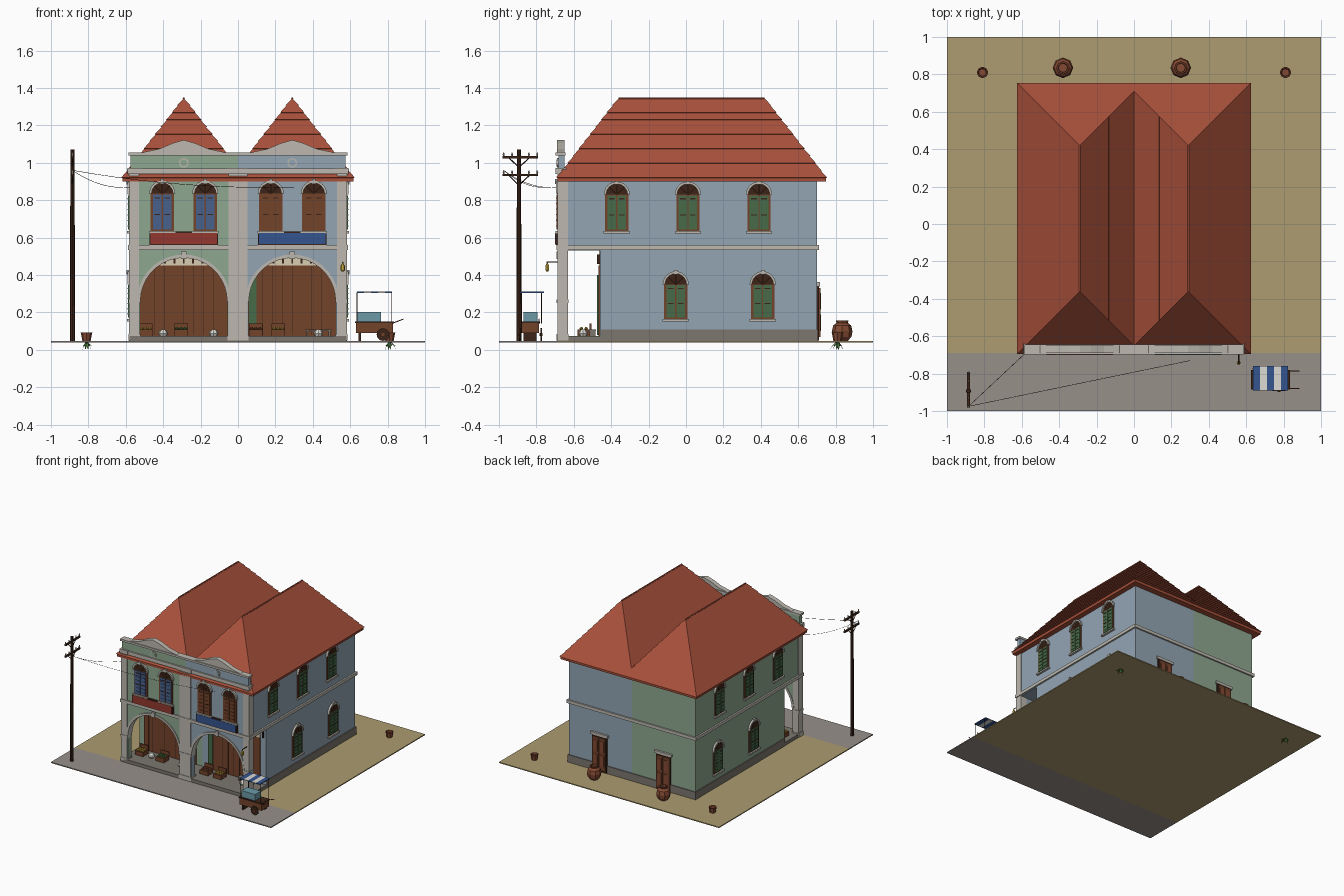
import bpy, bmesh, random
from math import sin, cos, pi
from mathutils import Matrix, Vector

if "Cube" in bpy.data.objects:
    bpy.data.objects.remove(bpy.data.objects["Cube"])

random.seed(4)
I = Matrix.Identity(4)


def mat(name, h):
    m = bpy.data.materials.new(name)
    c = [int(h[i:i + 2], 16) / 255 for i in (0, 2, 4)]
    m.diffuse_color = [((v + 0.055) / 1.055) ** 2.4 if v > 0.04 else v / 12.92 for v in c] + [1]
    m.use_nodes = True
    m.node_tree.nodes["Principled BSDF"].inputs["Base Color"].default_value = m.diffuse_color
    return m


GREEN, BLUE, TRIM = mat("green_plaster", "8FA890"), mat("blue_plaster", "93A5B4"), mat("trim", "BDB9B0")
ROOF, WOOD, DARK = mat("roof_tile", "A8503A"), mat("wood", "74432A"), mat("dark_wood", "3C2418")
SBLUE, SGREEN, STONE = mat("blue_shutter", "49618C"), mat("green_shutter", "496B49"), mat("stone", "7C766E")
RED, NAVY, SAND = mat("red_panel", "93382F"), mat("navy_panel", "355590"), mat("sand", "AD9C70")
ROAD, CREAM, CLAY = mat("road", "97908A"), mat("cream", "D8CDB2"), mat("clay", "854A33")
TEAL, LEAF, YELLOW = mat("teal", "6C9AA8"), mat("leaf", "4C7A3C"), mat("yellow", "C8A63C")
WHITE = mat("white_cloth", "DCDAD2")


def mesh(name, verts, faces, m, M=I):
    me = bpy.data.meshes.new(name)
    me.from_pydata([M @ Vector(v) for v in verts], [], faces)
    bm = bmesh.new()
    bm.from_mesh(me)
    bmesh.ops.recalc_face_normals(bm, faces=bm.faces)
    bm.to_mesh(me)
    bm.free()
    me.materials.append(m)
    o = bpy.data.objects.new(name, me)
    bpy.context.collection.objects.link(o)
    return o


def prism(name, pts, y0, y1, m, M=I):
    """Extrude an (x, z) outline from y0 to y1."""
    n = len(pts)
    v = [(x, y, z) for y in (y0, y1) for x, z in pts]
    f = [list(range(n)), list(range(2 * n - 1, n - 1, -1))]
    f += [(i, (i + 1) % n, n + (i + 1) % n, n + i) for i in range(n)]
    return mesh(name, v, f, m, M)


def box(name, x0, x1, y0, y1, z0, z1, m, M=I):
    return prism(name, [(x0, z0), (x1, z0), (x1, z1), (x0, z1)], y0, y1, m, M)


def arc(cx, cz, r, n=12, a0=0.0, a1=pi):
    return [(cx + r * cos(a0 + (a1 - a0) * i / n), cz + r * sin(a0 + (a1 - a0) * i / n)) for i in range(n + 1)]


def arch_ring(name, cx, cz, r0, r1, y0, y1, m, M=I, n=12):
    prism(name, arc(cx, cz, r1, n) + arc(cx, cz, r0, n)[::-1], y0, y1, m, M)


def lathe(name, profile, n, m, M=I):
    v = [(r * cos(2 * pi * k / n), r * sin(2 * pi * k / n), z) for r, z in profile for k in range(n)]
    f = [(j * n + k, j * n + (k + 1) % n, (j + 1) * n + (k + 1) % n, (j + 1) * n + k)
         for j in range(len(profile) - 1) for k in range(n)]
    f += [list(range(n)), list(range(len(v) - n, len(v)))]
    return mesh(name, v, f, m, M)


def rod(name, a, b, r, m, n=6):
    a, b = Vector(a), Vector(b)
    d = b - a
    M = Matrix.Translation(a) @ d.to_track_quat('Z', 'Y').to_matrix().to_4x4()
    return lathe(name, [(r, 0), (r, d.length)], n, m, M)


def window(M, h, shutter):
    """Arched shuttered window; local -y faces outward, z = 0 is the sill."""
    box("window_frame", -.062, .062, -.006, .004, 0, h, WOOD, M)
    for s in (-1, 1):
        a, b = sorted((s * .003, s * .05))
        box("window_shutter", a, b, -.012, 0, .008, h - .004, shutter, M)
        for k in range(6):
            z = .025 + k * (h - .05) / 5
            box("shutter_louvre", a + .008, b - .008, -.015, -.01, z, z + .006, DARK if k % 3 == 2 else shutter, M)
    prism("window_fanlight", arc(0, h, .058), -.006, .004, DARK, M)
    for k in range(1, 4):
        t = k * pi / 4
        rod("fanlight_bar", M @ Vector((0, -.007, h)), M @ Vector((.056 * cos(t), -.007, h + .056 * sin(t))), .002, WOOD, 4)
    arch_ring("window_hood", 0, h, .057, .07, -.016, .002, TRIM, M)
    box("window_keystone", -.01, .01, -.02, .002, h + .053, h + .078, TRIM, M)
    box("window_sill", -.07, .07, -.018, .002, -.012, 0, TRIM, M)


def place(x, y, z, turn=0):
    return Matrix.Translation((x, y, z)) @ Matrix.Rotation(turn, 4, 'Z')


# Ground
box("yard", -1, 1, -.69, 1, .04, .048, SAND)
box("street", -1, 1, -1, -.69, .04, .048, ROAD)
box("veranda_floor", -.58, .58, -.69, -.44, .045, .075, STONE)

for s, wall, shutter, panel in ((-1, GREEN, SBLUE, RED), (1, BLUE, WOOD, NAVY)):
    def sx(a, b):
        return sorted((s * a, s * b))
    cx = s * .29
    # Wall bodies
    box("ground_floor", *sx(0, .575), -.46, .70, .045, .54, wall)
    box("upper_floor", *sx(0, .575), -.68, .70, .53, .915, wall)
    box("plinth", *sx(0, .582), -.455, .707, .045, .11, STONE)
    # Front arcade
    pts = [(cx + .235, .05)] + arc(cx, .26, .235, 18) + [(cx - .235, .05)]
    edge = [(cx - .288, .05), (cx - .288, .54), (cx + .288, .54), (cx + .288, .05)]
    prism("arcade_wall", pts + edge, -.68, -.635, wall)
    arch_ring("arcade_trim", cx, .26, .232, .25, -.688, -.63, TRIM, n=18)
    box("arcade_keystone", cx - .015, cx + .015, -.692, -.63, .485, .525, TRIM)
    # Side belt course and outer pilasters
    box("belt_course", *sx(0, .588), -.692, .712, .535, .56, TRIM)
    box("corner_pilaster", *sx(.528, .582), -.687, -.632, .05, .97, TRIM)
    box("pilaster_base", *sx(.522, .586), -.69, -.628, .05, .085, TRIM)
    box("pilaster_impost", *sx(.522, .586), -.69, -.628, .25, .27, TRIM)
    box("pilaster_capital", *sx(.515, .59), -.697, -.64, .94, .972, TRIM)
    # Shop front with cream vents and open leaves
    box("shop_boards", *sx(.055, .525), -.467, -.455, .075, .45, WOOD)
    box("shop_lintel", *sx(.055, .525), -.466, -.455, .45, .53, CREAM)
    for k in range(7):
        x = cx - .15 + k * .05
        box("shop_vent", x - .005, x + .005, -.47, -.46, .462, .49, DARK)
    for k in range(9):
        x = cx - .21 + k * .0525
        box("board_joint", x - .001, x + .001, -.469, -.46, .08, .448, DARK)
    box("open_leaf", cx - .232, cx - .19, -.475, -.46, .08, .40, SGREEN if s > 0 else WOOD)
    box("shop_bracket", *sx(.55, .56), -.475, -.46, .46, .51, DARK)
    # Front windows and balcony panels
    for dx in (-.115, .115):
        window(place(cx + dx, -.68, .635), .2, shutter)
    box("balcony_frame", cx - .184, cx + .184, -.697, -.67, .56, .632, DARK)
    box("balcony_panel", cx - .178, cx + .178, -.701, -.68, .566, .626, panel)
    # Parapet with pediment and medallion
    box("parapet", *sx(0, .575), -.682, -.65, .965, 1.045, wall)
    box("parapet_band", *sx(0, .582), -.692, -.648, .94, .97, TRIM)
    box("parapet_coping", *sx(0, .585), -.697, -.645, 1.04, 1.056, TRIM)
    half = [(.22, 1.05), (.21, 1.058), (.13, 1.075), (.06, 1.105), (0, 1.122)]
    prism("pediment", [(cx - a, z) for a, z in half] + [(cx + a, z) for a, z in half[-2::-1]], -.69, -.65, TRIM)
    prism("medallion", arc(cx, 1.0, .026, 16, 0, 2 * pi)[:-1], -.69, -.66, TRIM)
    prism("medallion_centre", arc(cx, 1.0, .019, 16, 0, 2 * pi)[:-1], -.692, -.66, wall)
    # Side windows
    for y, z, h in ((-.37, .635, .195), (.01, .635, .195), (.39, .635, .195), (-.055, .165, .185), (.41, .165, .185)):
        window(place(s * .575, y, z, s * pi / 2), h, SGREEN)
    # Back door
    D = place(cx, .70, .05, pi)
    box("back_door_frame", -.066, .066, -.012, 0, 0, .29, DARK, D)
    for t in (-1, 1):
        a, b = sorted((t * .002, t * .056))
        box("back_door_leaf", a, b, -.018, 0, .02, .28, WOOD, D)
        for z in (.05, .165):
            box("door_panel", a + .01, b - .01, -.021, 0, z, z + .09, CLAY, D)
    box("back_door_lintel", -.078, .078, -.016, 0, .29, .312, TRIM, D)

    # Hipped roof in stepped tile courses
    N, v, f = 11, [], []
    for i in range(N):
        for t, out in ((i / N, .0), (i / N, .005), ((i + 1) / N, .0)):
            w = .33 * (1 - t) + out
            z = .92 + .425 * t + out * .3
            v += [(cx - w, -.36 - w, z), (cx + w, -.36 - w, z), (cx + w, .42 + w, z), (cx - w, .42 + w, z)]
    for j in range(3 * N - 1):
        f += [(4 * j + k, 4 * j + (k + 1) % 4, 4 * j + 4 + (k + 1) % 4, 4 * j + 4 + k) for k in range(4)]
    mesh("tiled_roof", v, f, ROOF)
    rod("ridge_cap", (cx, -.36, 1.343), (cx, .42, 1.343), .006, ROOF)
    box("eave_board", *sx(0, .618), -.688, .748, .90, .922, ROOF)

    # Rear water jar and inverted pot plant
    jar = [(.03, .048), (.05, .07), (.055, .1), (.048, .13), (.03, .145), (.034, .157), (.026, .157), (.024, .14)]
    lathe("water_jar", jar, 8, CLAY, place(-.38 if s < 0 else .25, .835, 0))
    lathe("plant_pot", [(.022, .046), (.029, .085), (.031, .092), (.025, .092), (.02, .08)], 8, CLAY, place(s * .81, .81, 0))
    for k in range(8):
        P = place(s * .81, .81, 0, k * pi / 4 + .2)
        e = random.uniform(.02, .045)
        mesh("plant_leaf", [(0, 0, .05), (e * .6, -.007, .025), (e * .6, .007, .025), (e, 0, .02 if k % 2 else 0)],
             [(0, 1, 2), (1, 3, 2)], LEAF, P)

# Shared central column
box("centre_pilaster", -.05, .05, -.688, -.632, .05, .97, TRIM)
box("centre_base", -.056, .056, -.692, -.628, .05, .085, TRIM)
box("centre_impost", -.056, .056, -.692, -.628, .25, .27, TRIM)
box("centre_capital", -.06, .06, -.698, -.64, .94, .972, TRIM)

# Produce crates and sacks under the arcade
for x, goods in ((-.495, YELLOW), (-.305, LEAF), (.095, CLAY), (.215, YELLOW)):
    box("crate", x - .037, x + .037, -.58, -.51, .075, .108, WOOD)
    box("crate_back", x - .037, x + .037, -.515, -.505, .1, .14, WOOD)
    for k in range(6):
        lathe("produce", [(.005, 0), (.011, .008), (.005, .018)], 6, goods,
              place(x - .022 + k % 3 * .022, -.56 + k // 3 * .026, .105))
for x in (-.4, -.13, .43):
    lathe("sack", [(.02, 0), (.026, .012), (.018, .028), (.008, .034)], 8, WHITE, place(x, -.55, .075))
box("bench", .36, .5, -.52, -.48, .1, .108, STONE)
for x in (.37, .49):
    box("bench_leg", x - .005, x + .005, -.515, -.485, .075, .1, STONE)

# Hanging lantern
rod("lantern_arm", (.56, -.685, .47), (.56, -.745, .47), .003, DARK)
lathe("lantern", [(.006, .42), (.011, .425), (.011, .45), (.004, .462), (.003, .47)], 6, YELLOW, place(.56, -.742, 0))

# Utility pole, cross arms, braces and sagging wires
lathe("utility_pole", [(.014, .045), (.011, 1.07)], 8, DARK, place(-.885, -.893, 0))
for z in (1.03, .935):
    box("cross_arm", -.892, -.878, -.98, -.79, z - .006, z + .006, DARK)
    for y in (-.975, -.93, -.84, -.795):
        lathe("insulator", [(.004, 0), (.006, .01), (.003, .02)], 6, TRIM, place(-.885, y, z + .005))
    for y in (-.95, -.835):
        rod("arm_brace", (-.885, -.893, z - .055), (-.885, y, z), .003, DARK, 4)
for a, b in (((-.885, -.975, .96), (-.58, -.69, .87)), ((-.885, -.975, .96), (.3, -.73, .87))):
    cu = bpy.data.curves.new("wire", 'CURVE')
    cu.dimensions, cu.bevel_depth, cu.bevel_resolution = '3D', .0012, 0
    sp = cu.splines.new('POLY')
    sp.points.add(10)
    for i in range(11):
        p = Vector(a).lerp(Vector(b), i / 10)
        sp.points[i].co = (p.x, p.y, p.z - .12 * (i / 10) * (1 - i / 10), 1)
    cu.materials.append(DARK)
    bpy.context.collection.objects.link(bpy.data.objects.new("wire", cu))

# Street vendor cart
box("cart_body", .63, .83, -.88, -.785, .09, .147, WOOD)
box("cart_counter", .625, .835, -.885, -.78, .143, .151, DARK)
box("cart_case", .64, .765, -.87, -.795, .151, .203, TEAL)
for x in (.636, .82):
    for y in (-.878, -.772):
        rod("canopy_post", (x, y, .14), (x, y, .308), .0025, DARK, 5)
for k in range(5):
    x = .637 + k * .0372
    box("canopy_stripe", x, x + .0372, -.89, -.76, .305, .311, WHITE if k % 2 else NAVY)
for y in (-.89, -.775):
    rod("cart_wheel", (.775, y - .004, .082), (.775, y + .004, .082), .034, DARK, 12)
    rod("cart_hub", (.775, y - .008, .082), (.775, y + .008, .082), .009, WOOD, 8)
    rod("cart_handle", (.82, y + (.01 if y < -.8 else -.01), .14), (.885, y + (.01 if y < -.8 else -.01), .165), .003, WOOD)
box("cart_leg", .645, .657, -.87, -.8, .045, .09, DARK)
